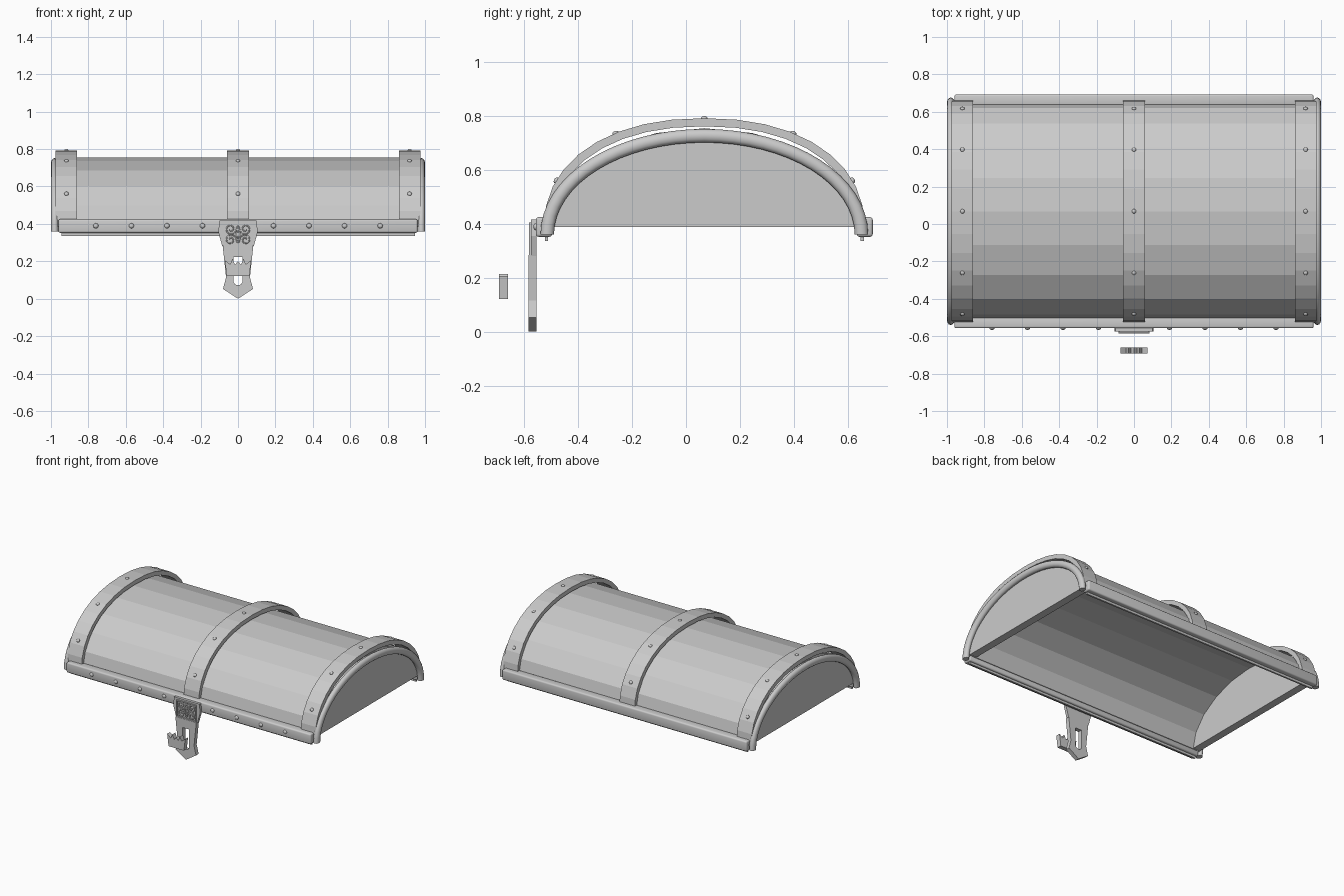
import bpy, bmesh, math
from mathutils import Vector, Matrix

cube = bpy.data.objects.get("Cube")
if cube:
    bpy.data.objects.remove(cube)

CY = 0.068  # lid centre line in y

grey = bpy.data.materials.new("plain_grey")
grey.use_nodes = True
COLOUR = (0.6, 0.6, 0.6, 1)
grey.diffuse_color = COLOUR
grey.node_tree.nodes["Principled BSDF"].inputs["Base Color"].default_value = COLOUR


def finish(name, bm, smooth=False, bevel=0):
    bmesh.ops.recalc_face_normals(bm, faces=bm.faces)
    mesh = bpy.data.meshes.new(name)
    bm.to_mesh(mesh)
    bm.free()
    ob = bpy.data.objects.new(name, mesh)
    bpy.context.collection.objects.link(ob)
    mesh.materials.append(grey)
    for p in mesh.polygons:
        p.use_smooth = smooth
    if bevel:
        mod = ob.modifiers.new("bevel", "BEVEL")
        mod.width = bevel
        mod.segments = 3
    return ob


def arch_point(t, a, h, base, n=2):
    # t runs from -90 to 90 degrees; n above 2 gives fuller shoulders
    s, c = math.sin(t), max(math.cos(t), 0)
    return (CY + a * math.copysign(abs(s) ** (2 / n), s), base + h * c ** (2 / n))


def arch(name, section, a, h, base, segs, n=2, start=-90, end=90):
    # sweep a closed (x, radial offset) section over the arch
    bm = bmesh.new()
    rings = []
    for i in range(segs + 1):
        t = math.radians(start + (end - start) * i / segs)
        ring = []
        for x, off in section:
            y, z = arch_point(t, a + off, h + off, base, n)
            ring.append(bm.verts.new((x, y, z)))
        rings.append(ring)
    k = len(section)
    for r, s in zip(rings, rings[1:]):
        for j in range(k):
            bm.faces.new((r[j], r[(j + 1) % k], s[(j + 1) % k], s[j]))
    bm.faces.new(rings[0])
    bm.faces.new(rings[-1])
    return finish(name, bm)


def rect(x0, x1, o0, o1):
    return [(x0, o0), (x1, o0), (x1, o1), (x0, o1)]


def box(name, x, y, z, smooth=False, bevel=0):
    bm = bmesh.new()
    bmesh.ops.create_cube(bm, size=1)
    for v in bm.verts:
        v.co = [lo + (c + 0.5) * (hi - lo) for c, (lo, hi) in zip(v.co, (x, y, z))]
    return finish(name, bm, smooth, bevel)


def plate(name, outline, y0, y1):
    # extrude an (x, z) outline from y0 to y1
    bm = bmesh.new()
    face = bm.faces.new([bm.verts.new((x, y0, z)) for x, z in outline])
    out = bmesh.ops.extrude_face_region(bm, geom=[face])
    for v in out["geom"]:
        if isinstance(v, bmesh.types.BMVert):
            v.co.y = y1
    return finish(name, bm)


def mirrored(half):
    return half + [(-x, z) for x, z in reversed(half) if x > 0]


def stud(name, loc, normal, r):
    # low dome, partly sunk into the surface
    bm = bmesh.new()
    turn = Vector(normal).to_track_quat("Z", "Y").to_matrix().to_4x4()
    flat = Matrix.Diagonal((1, 1, 0.65, 1))
    bmesh.ops.create_uvsphere(bm, u_segments=12, v_segments=8, radius=r,
                              matrix=Matrix.Translation(loc) @ turn @ flat)
    return finish(name, bm, True)


# Plank vault: ten flat planks
for i in range(10):
    arch("plank", rect(-0.945, 0.945, -0.02, 0), 0.58, 0.37, 0.385, 1,
         start=-90 + 18 * i, end=-72 + 18 * i)

# Thick end panels and rounded end trims
for side, tag in ((1, "left"), (-1, "right")):
    pts = [arch_point(math.radians(d), 0.575, 0.345, 0.388) for d in range(-90, 91, 6)]
    bm = bmesh.new()
    face = bm.faces.new([bm.verts.new((side * 0.91, y, z)) for y, z in pts])
    out = bmesh.ops.extrude_face_region(bm, geom=[face])
    for v in out["geom"]:
        if isinstance(v, bmesh.types.BMVert):
            v.co.x = side * 0.965
    finish("end_panel_" + tag, bm)
    ring = [(side * 0.98 + 0.02 * math.cos(k * math.pi / 6),
             0.025 * math.sin(k * math.pi / 6)) for k in range(12)]
    trim = arch("end_trim_" + tag, ring, 0.583, 0.367, 0.36, 32)
    for p in trim.data.polygons:
        p.use_smooth = len(p.vertices) == 4

# Metal bands standing just proud of the planks, with studs
A, H, B, N = 0.595, 0.407, 0.385, 2.2
for tag, x0, x1 in (("right", -0.975, -0.86), ("middle", -0.06, 0.06), ("left", 0.86, 0.975)):
    arch("band_" + tag, rect(x0, x1, -0.03, 0), A, H, B, 18, N)
    for off in (-0.55, -0.33, 0, 0.33, 0.55):
        t = math.asin(math.copysign((abs(off) / A) ** (N / 2), off))
        y, z = arch_point(t, A, H, B, N)
        y2, z2 = arch_point(t + 0.01, A, H, B, N)
        y1, z1 = arch_point(t - 0.01, A, H, B, N)
        stud("band_stud_" + tag, ((x0 + x1) / 2, y, z), (0, z1 - z2, y2 - y1), 0.012)

# Long rails with a thin lower lip, mirrored front and back
for s, tag in ((-1, "front"), (1, "back")):
    ys = sorted((CY + s * 0.565, CY + s * 0.625))
    box("rail_" + tag, (-0.96, 0.96), ys, (0.352, 0.425), True, 0.01)
    ys = sorted((CY + s * 0.58, CY + s * 0.592))
    box("rail_lip_" + tag, (-0.945, 0.945), ys, (0.336, 0.4))
for i in range(1, 5):
    for s in (-1, 1):
        stud("rail_stud", (s * 0.19 * i, -0.557, 0.39), (0, -1, 0), 0.014)

# Hasp: tapered plate with a flared pointed tip and a slot
hasp = plate("hasp", mirrored([(0, 0), (0.08, 0.052), (0.064, 0.115),
                               (0.082, 0.285), (0, 0.285)]), -0.585, -0.555)
slot = [(0.025 * math.cos(k * math.pi / 8), 0.097 + 0.025 * math.sin(k * math.pi / 8))
        for k in range(8, 17)] + [(0.025, 0.222), (-0.025, 0.222)]
cutter = plate("slot_cutter", slot, -0.65, -0.5)
cutter.hide_render = True
cutter.hide_viewport = True
cut = hasp.modifiers.new("slot", "BOOLEAN")
cut.object = cutter
cut.operation = "DIFFERENCE"
cut.solver = "EXACT"

# Ornamented upper plate with a raised frame
plate("hasp_upper_plate", mirrored([(0, 0.28), (0.084, 0.28), (0.105, 0.355),
                                    (0.1, 0.417), (0, 0.417)]), -0.575, -0.555)
for s in (-1, 1):
    box("ornament_side", sorted((s * 0.07, s * 0.078)), (-0.583, -0.57), (0.283, 0.405))
for z in (0.283, 0.397):
    box("ornament_bar", (-0.078, 0.078), (-0.583, -0.57), (z, z + 0.008))


# Scrollwork: one spiral repeated in four quadrants, plus a central ring
def wire(name, pts, closed=False):
    cu = bpy.data.curves.new(name, "CURVE")
    cu.dimensions = "3D"
    cu.bevel_depth = 0.004
    cu.bevel_resolution = 1
    sp = cu.splines.new("POLY")
    sp.points.add(len(pts) - 1)
    for p, (x, z) in zip(sp.points, pts):
        p.co = (x, -0.577, z, 1)
    sp.use_cyclic_u = closed
    cu.materials.append(grey)
    bpy.context.collection.objects.link(bpy.data.objects.new(name, cu))


for sx in (-1, 1):
    for sz in (-1, 1):
        pts = [(0, 0.008)]
        for k in range(20):
            a = math.pi + k * 0.5
            r = 0.031 - 0.0013 * k
            pts.append((0.039 + r * math.cos(a), 0.029 + r * math.sin(a)))
        wire("scroll", [(sx * x, 0.344 + sz * z) for x, z in pts])
wire("scroll_centre", [(0.011 * math.cos(k * math.pi / 6), 0.344 + 0.045 * math.sin(k * math.pi / 6))
                       for k in range(12)], True)

# Detached crown-shaped catch in front of the hasp
plate("crown_catch", mirrored([(0, 0.122), (0.06, 0.122), (0.071, 0.207), (0.042, 0.184),
                               (0.03, 0.214), (0.016, 0.182), (0, 0.2)]), -0.693, -0.661)
